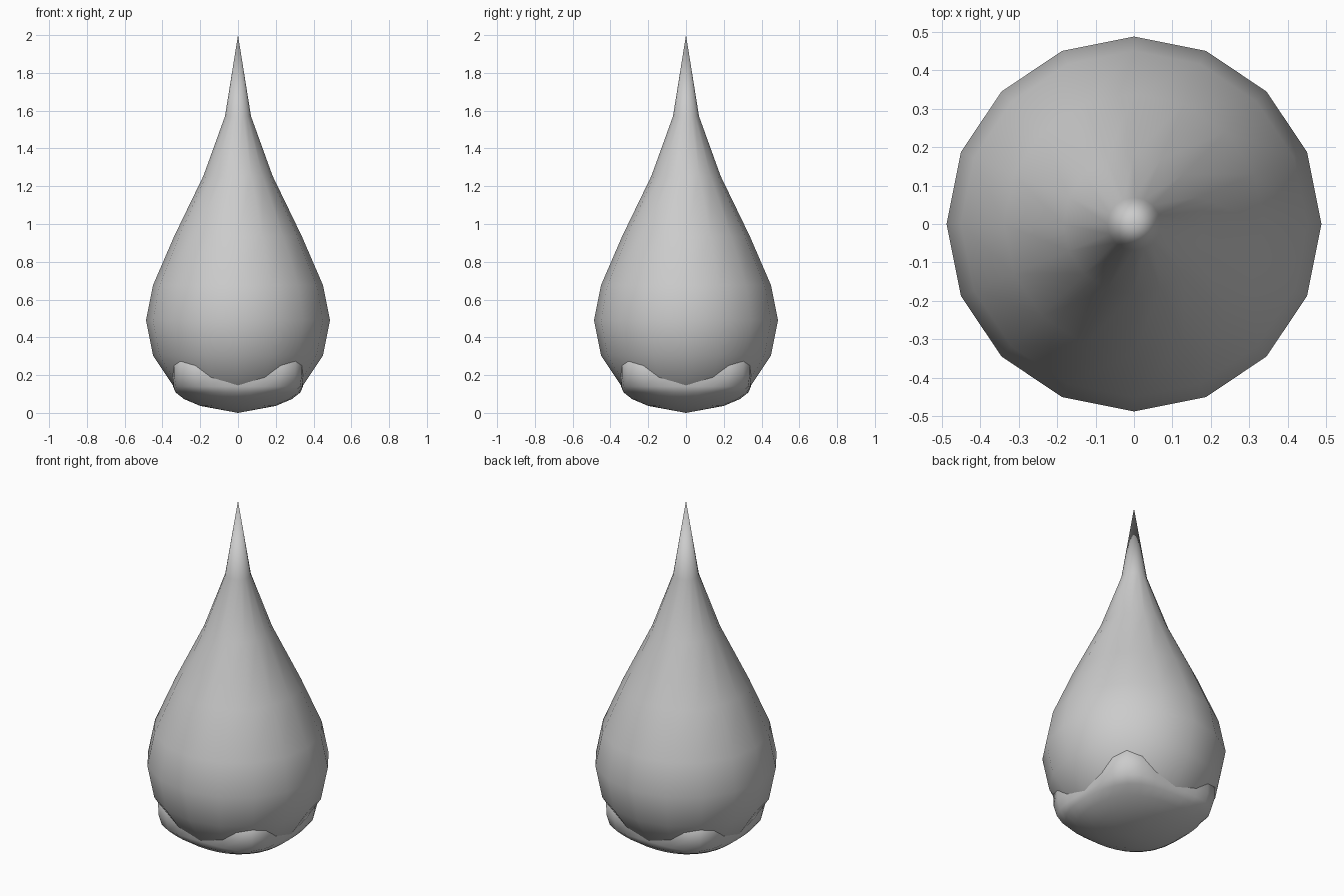
import bpy, bmesh, math

if "Cube" in bpy.data.objects:
    bpy.data.objects.remove(bpy.data.objects["Cube"])

grey = bpy.data.materials.new("light_grey")
grey.diffuse_color = (0.6, 0.6, 0.6, 1)
grey.use_nodes = True
grey.node_tree.nodes["Principled BSDF"].inputs["Base Color"].default_value = grey.diffuse_color


def loft(name, rings, bottom, top, segments):
    """Close a stack of (half_width, z, squareness) rings with a pole at each end."""
    bm = bmesh.new()
    loops = []
    for a, z, n in rings:
        loop = []
        for i in range(segments):
            t = 2 * math.pi * i / segments
            c, s = math.cos(t), math.sin(t)
            r = a / (abs(c) ** n + abs(s) ** n) ** (1 / n)
            loop.append(bm.verts.new((r * c, r * s, z)))
        loops.append(loop)
    low = bm.verts.new((0, 0, bottom))
    high = bm.verts.new((0, 0, top))
    for i in range(segments):
        j = (i + 1) % segments
        bm.faces.new((low, loops[0][j], loops[0][i]))
        bm.faces.new((high, loops[-1][i], loops[-1][j]))
        for p, q in zip(loops, loops[1:]):
            bm.faces.new((p[i], p[j], q[j], q[i]))
    for f in bm.faces:
        f.smooth = True
    mesh = bpy.data.meshes.new(name)
    bm.to_mesh(mesh)
    bm.free()
    mesh.materials.append(grey)
    obj = bpy.data.objects.new(name, mesh)
    bpy.context.collection.objects.link(obj)
    return obj


# Drop body: a 16-sided sphere whose upper half is drawn out to a point
R, C = 0.487, 0.49
body = [(R * math.sin(k * math.pi / 8), C - R * math.cos(k * math.pi / 8), 2)
        for k in range(1, 6)]
body += [(0.338, 0.935, 2), (0.183, 1.255, 2), (0.069, 1.57, 2)]
loft("drop_body", body, C - R, 2.0, 16)

# Base cap: a rounded square cup whose corners rise out of the body
cap = [(0.2, 0.037, 2), (0.285, 0.073, 2.3), (0.33, 0.108, 2.8),
       (0.344, 0.14, 4), (0.346, 0.2, 5.1), (0.345, 0.28, 5.5),
       (0.32, 0.3, 5.5)]
loft("base_cap", cap, 0.0, 0.3, 32)
